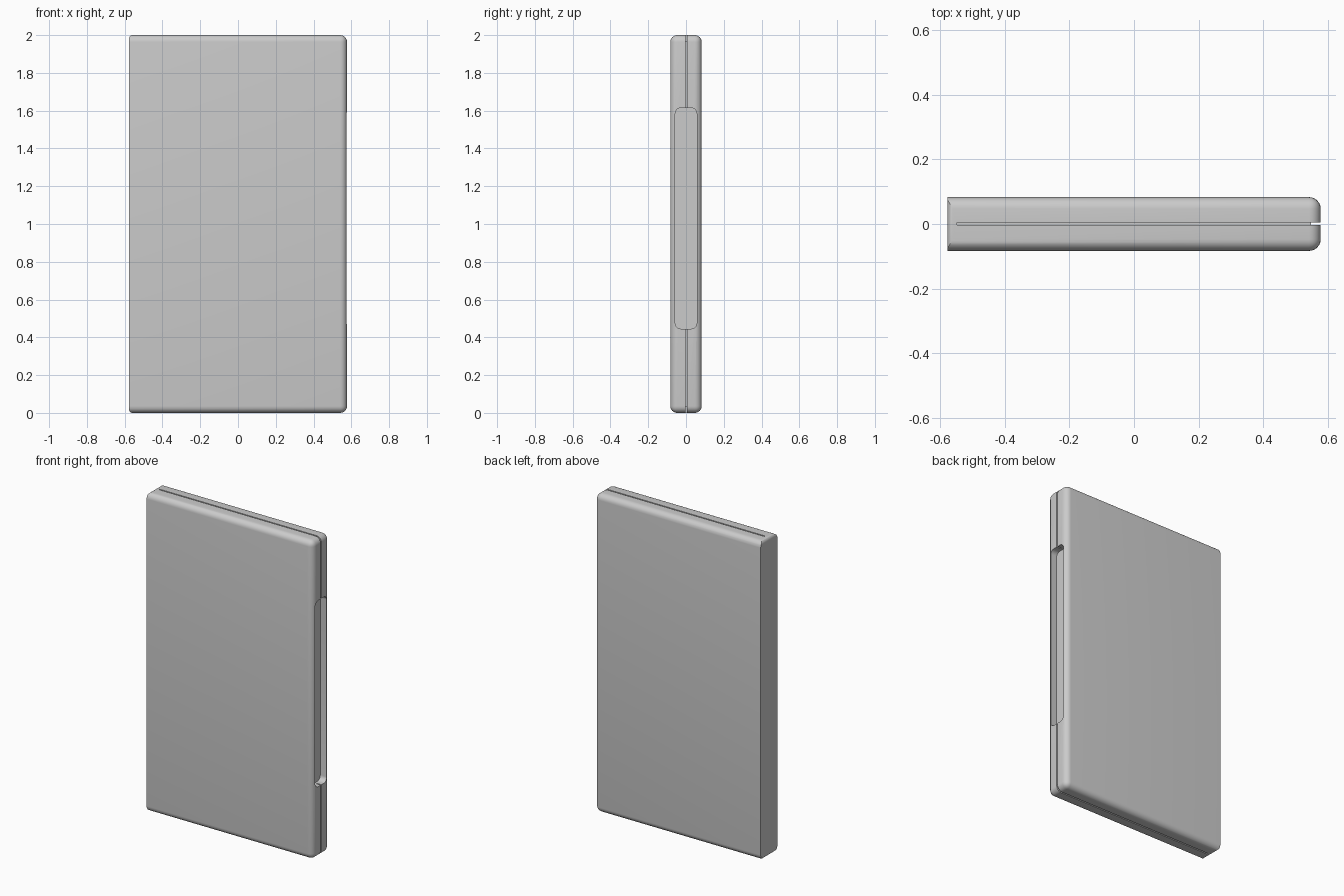
import bpy, bmesh, math
from mathutils import Matrix

if "Cube" in bpy.data.objects:
    bpy.data.objects.remove(bpy.data.objects["Cube"])

W, T, H = 0.577, 0.083, 2.0   # half width, half thickness, height


def rounded_box(name, lo, hi, r, seg, axis=None):
    """Box from lo to hi; round all edges, or only those parallel to one axis."""
    bm = bmesh.new()
    size = [b - a for a, b in zip(lo, hi)]
    mid = [(a + b) / 2 for a, b in zip(lo, hi)]
    bmesh.ops.create_cube(bm, size=1, matrix=Matrix.Translation(mid) @ Matrix.Diagonal((*size, 1)))
    edges = [e for e in bm.edges if axis is None
             or abs(e.verts[0].co[axis] - e.verts[1].co[axis]) > 1e-5]
    bmesh.ops.bevel(bm, geom=edges, offset=r, segments=seg, profile=0.5, affect='EDGES')
    return to_object(name, bm)


def extrude_y(name, points, y0, y1):
    """Prism from an x/z outline."""
    bm = bmesh.new()
    face = bm.faces.new([bm.verts.new((x, y0, z)) for x, z in points])
    ext = bmesh.ops.extrude_face_region(bm, geom=[face])
    bmesh.ops.translate(bm, vec=(0, y1 - y0, 0),
                        verts=[v for v in ext["geom"] if isinstance(v, bmesh.types.BMVert)])
    bmesh.ops.recalc_face_normals(bm, faces=bm.faces)
    return to_object(name, bm)


def to_object(name, bm):
    me = bpy.data.meshes.new(name)
    bm.to_mesh(me)
    bm.free()
    ob = bpy.data.objects.new(name, me)
    bpy.context.collection.objects.link(ob)
    return ob


def cut(target, tool, op):
    bpy.context.view_layer.objects.active = target
    mod = target.modifiers.new(tool.name, 'BOOLEAN')
    mod.operation, mod.object, mod.solver = op, tool, 'EXACT'
    bpy.ops.object.modifier_apply(modifier=mod.name)
    bpy.data.objects.remove(tool)


# Slab with soft edges, made too long on the left and trimmed to a flat end
door = rounded_box("door_panel", (-W - 0.2, -T, 0), (W, T, H), 0.036, 6)
trim = rounded_box("end_trim", (-W, -0.3, -0.0005), (W + 0.3, 0.3, H + 0.0005), 0.02, 5, axis=1)
cut(door, trim, 'INTERSECT')

# Parting groove around the top, right and bottom
d = 0.03
groove = extrude_y("groove_cutter", [
    (-W + d, -0.1), (W + 0.1, -0.1), (W + 0.1, H + 0.1), (-W + d, H + 0.1),
    (-W + d, H - d), (W - d, H - d), (W - d, d), (-W + d, d)], -0.003, 0.005)
cut(door, groove, 'DIFFERENCE')

# Long finger recess in the right edge
recess = rounded_box("recess_cutter", (W - 0.045, -0.057, 0.445), (W + 0.1, 0.057, 1.615),
                     0.03, 6, axis=0)
cut(door, recess, 'DIFFERENCE')

door.select_set(True)
bpy.context.view_layer.objects.active = door
bpy.ops.object.shade_smooth_by_angle(angle=math.radians(30))
